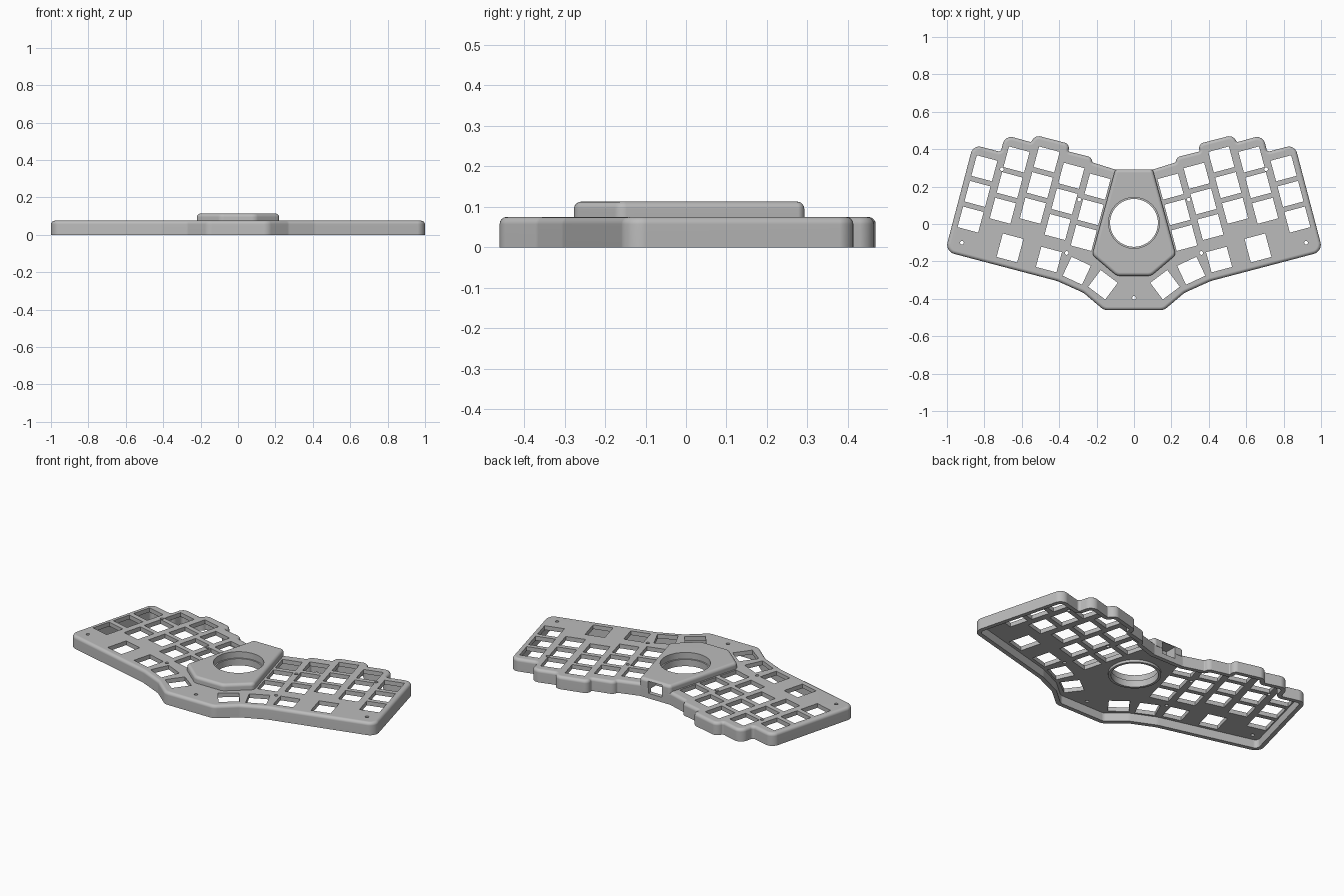
import bpy, bmesh, math
from mathutils import Vector, Matrix

if "Cube" in bpy.data.objects:
    bpy.data.objects.remove(bpy.data.objects["Cube"], do_unlink=True)

grey = bpy.data.materials.new("mid_grey")
grey.use_nodes = True
COLOUR = (0.5, 0.5, 0.5, 1)
grey.diffuse_color = COLOUR
grey.node_tree.nodes["Principled BSDF"].inputs["Base Color"].default_value = COLOUR

TILT = math.radians(15)


def mirrored(half):
    """Close a right-half outline (back to front) across x = 0."""
    return half + [(-x, y, r) for x, y, r in reversed(half)]


def ring(pts, d, z, steps=6):
    """Clockwise outline moved inward by d, its corners rounded, at height z."""
    corners = []
    for i, (x, y, r) in enumerate(pts):
        p = Vector((x, y))
        a = (p - Vector(pts[i - 1][:2])).normalized()
        b = (Vector(pts[(i + 1) % len(pts)][:2]) - p).normalized()
        na, nb = Vector((a.y, -a.x)), Vector((b.y, -b.x))
        convex = a.cross(b) < 0
        radius = max(r - d, 0.004) if convex else r + d
        corners.append((p + (na + nb) * d / (1 + na.dot(nb)), a, b, radius))
    out = []
    for p, a, b, r in corners:
        half = a.angle(b) / 2
        t = r * math.tan(half)
        centre = p + (b - a).normalized() * r / math.cos(half)
        start, end = p - a * t - centre, p + b * t - centre
        for k in range(steps + 1):
            q = centre + start.lerp(end, k / steps).normalized() * r
            out.append((q.x, q.y, z))
    return out


def rounded_top(pts, z0, z1, bevel, segments=4):
    """Rings of a vertical wall that curves over into a flat top."""
    rings = [ring(pts, 0, z0)]
    for k in range(segments + 1):
        u = k / segments * math.pi / 2
        rings.append(ring(pts, bevel * (1 - math.cos(u)), z1 - bevel * (1 - math.sin(u))))
    return rings


def finish(name, bm):
    bmesh.ops.recalc_face_normals(bm, faces=bm.faces)
    mesh = bpy.data.meshes.new(name)
    bm.to_mesh(mesh)
    bm.free()
    mesh.materials.append(grey)
    obj = bpy.data.objects.new(name, mesh)
    bpy.context.collection.objects.link(obj)
    return obj


def loft(name, rings):
    """Closed solid through rings of equal point count."""
    bm = bmesh.new()
    loops = [[bm.verts.new(p) for p in r] for r in rings]
    n = len(loops[0])
    for low, high in zip(loops, loops[1:]):
        for i in range(n):
            j = (i + 1) % n
            bm.faces.new((low[i], low[j], high[j], high[i]))
    bm.faces.new(loops[0])
    bm.faces.new(loops[-1])
    return finish(name, bm)


def add_box(bm, x, y, z, size, angle=0):
    m = Matrix.Translation((x, y, z)) @ Matrix.Rotation(angle, 4, 'Z')
    bmesh.ops.create_cube(bm, size=1, matrix=m @ Matrix.Diagonal((*size, 1)))


def add_cylinder(bm, x, y, z, radius, depth, sides=64):
    bmesh.ops.create_cone(bm, cap_ends=True, segments=sides, radius1=radius, radius2=radius,
                          depth=depth, matrix=Matrix.Translation((x, y, z)))


def cylinder(name, z, radius, depth):
    bm = bmesh.new()
    add_cylinder(bm, 0, 0.006, z, radius, depth)
    return finish(name, bm)


def cut(obj, *cutters):
    bpy.context.view_layer.objects.active = obj
    for c in cutters:
        c.hide_render = True
        mod = obj.modifiers.new("cut", 'BOOLEAN')
        mod.operation, mod.solver, mod.object = 'DIFFERENCE', 'EXACT', c
        bpy.ops.object.modifier_apply(modifier=mod.name)


# Case outline, right half from the back to the front: x, y, corner radius
case_outline = mirrored([
    (0.10, 0.291, 0.02), (0.222, 0.329, 0.01), (0.228, 0.357, 0.032),
    (0.352, 0.388, 0.008), (0.34, 0.427, 0.03), (0.53, 0.476, 0.04),
    (0.55, 0.437, 0.01), (0.69, 0.476, 0.045), (0.712, 0.385, 0.015),
    (0.86, 0.424, 0.045), (1.01, -0.147, 0.05), (0.41, -0.305, 0.08),
    (0.27, -0.368, 0.05), (0.16, -0.461, 0.06)])

# Case shell: hollow from below, with a thin outer wall
WALL = 0.025
hollow = [ring(case_outline, WALL, 0.05), ring(case_outline, WALL, 0)]
case = loft("case_shell", hollow + rounded_top(case_outline, 0, 0.075, 0.018))

# Switch openings: staggered columns, a taller lower key and angled thumb keys
bm = bmesh.new()
columns = [(0.80, 0.298), (0.628, 0.345), (0.467, 0.345), (0.335, 0.258), (0.195, 0.20)]
thumbs = [(0.663, -0.128, 15, 0.13), (0.455, -0.19, 15, 0.112),
          (0.306, -0.25, 25, 0.112), (0.166, -0.325, 37, 0.112)]
screws = [(0.92, -0.10), (0.36, -0.155), (0.293, 0.13), (0.706, 0.2925)]
PITCH, HOLE = 0.142, 0.114
for side in (1, -1):
    for x, y in columns:
        for row in range(3):
            add_box(bm, side * (x + row * PITCH * math.sin(TILT)), y - row * PITCH * math.cos(TILT),
                    0.06, (HOLE, HOLE, 0.2), side * TILT)
    for x, y, deg, tall in thumbs:
        add_box(bm, side * x, y, 0.06, (HOLE, tall, 0.2), side * math.radians(deg))
    for x, y in screws:
        add_cylinder(bm, side * x, y, 0.06, 0.01, 0.2, 16)
add_cylinder(bm, 0, -0.395, 0.06, 0.01, 0.2, 16)
openings = finish("opening_cutter", bm)

# Cable port through the back wall into the hollow
bm = bmesh.new()
add_box(bm, 0, 0.30, 0.066, (0.09, 0.16, 0.072))
port = finish("port_cutter", bm)

# Raised centre housing
housing_outline = mirrored([(0.10, 0.2925, 0.02), (0.224, -0.165, 0.03), (0.092, -0.277, 0.05)])
housing = loft("centre_housing", rounded_top(housing_outline, 0.06, 0.113, 0.018))

# Collar under the round opening
collar = cylinder("opening_collar", 0.049, 0.143, 0.028)

wide = cylinder("wide_cutter", 0.05, 0.136, 0.4)
narrow = cylinder("narrow_cutter", 0.05, 0.128, 0.4)
cut(case, openings, narrow, port)
cut(housing, wide, port)
cut(collar, narrow)

for c in (openings, port, wide, narrow):
    bpy.data.objects.remove(c, do_unlink=True)

# Smooth the rounded edges and keep the flat faces flat
bpy.ops.object.select_all(action='DESELECT')
for obj in (case, housing, collar):
    obj.select_set(True)
bpy.context.view_layer.objects.active = case
bpy.ops.object.shade_smooth_by_angle(angle=math.radians(35))
for obj in (case, housing, collar):
    obj.modifiers.new("flat_faces", 'WEIGHTED_NORMAL').keep_sharp = True
